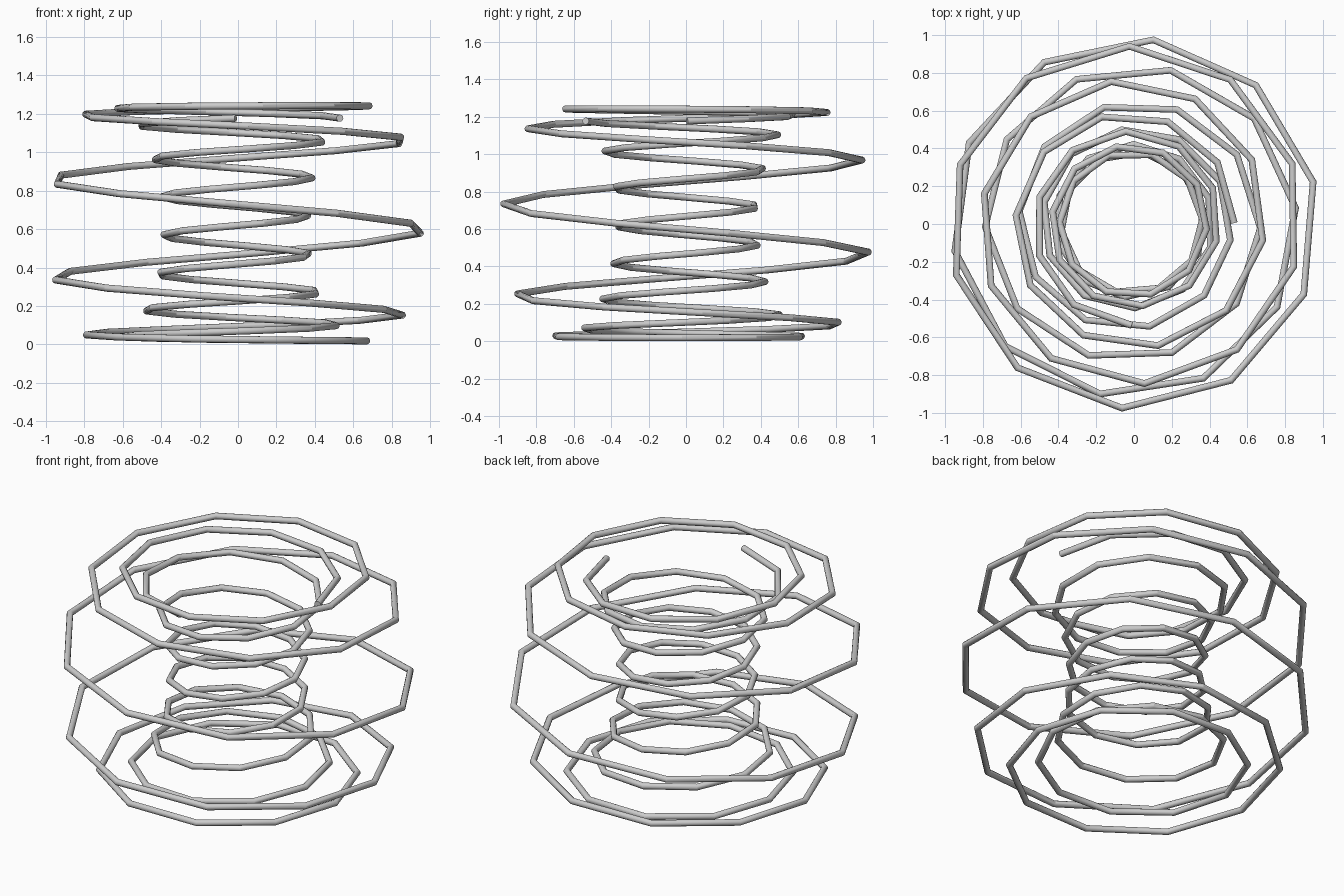
import bpy
from math import sin, cos, tan, atan2, pi, sqrt

if "Cube" in bpy.data.objects:
    bpy.data.objects.remove(bpy.data.objects["Cube"])

# Wire wound as a spiral on an upright elliptical torus
RING = 0.68          # ring radius
MINOR = 0.306        # half width of the torus section
HALF_HEIGHT = 0.612  # half height of the torus section
TURNS = 11.75        # turns about z for one trip round the section
SEGMENTS = 120
TUBE = 0.0185

k = sqrt((RING + MINOR) / (RING - MINOR))
points = []
for i in range(SEGMENTS + 1):
    t = i / SEGMENTS
    angle = 2 * pi * TURNS * t
    # the winding is tighter near the axis, looser outside
    half = (2 * pi * t - pi / 2) / 2
    section = 2 * atan2(k * sin(half), cos(half))
    r = RING + MINOR * cos(section)
    points.append((r * cos(angle), r * sin(angle), -HALF_HEIGHT * sin(section)))

# Centre the path and stand it on the ground
lo = [min(p[a] for p in points) for a in range(3)]
hi = [max(p[a] for p in points) for a in range(3)]
shift = (-(lo[0] + hi[0]) / 2, -(lo[1] + hi[1]) / 2, TUBE - lo[2])

# Round tube swept along the straight segments
curve = bpy.data.curves.new("spiral_wire", 'CURVE')
curve.dimensions = '3D'
curve.bevel_depth = TUBE
curve.bevel_resolution = 4
curve.use_fill_caps = True
spline = curve.splines.new('POLY')
spline.points.add(SEGMENTS)
for sp, p in zip(spline.points, points):
    sp.co = (p[0] + shift[0], p[1] + shift[1], p[2] + shift[2], 1)

wire = bpy.data.objects.new("spiral_wire", curve)
bpy.context.collection.objects.link(wire)
bpy.context.view_layer.objects.active = wire
wire.select_set(True)
bpy.ops.object.convert(target='MESH')
bpy.ops.object.shade_smooth_by_angle(angle=0.55)
